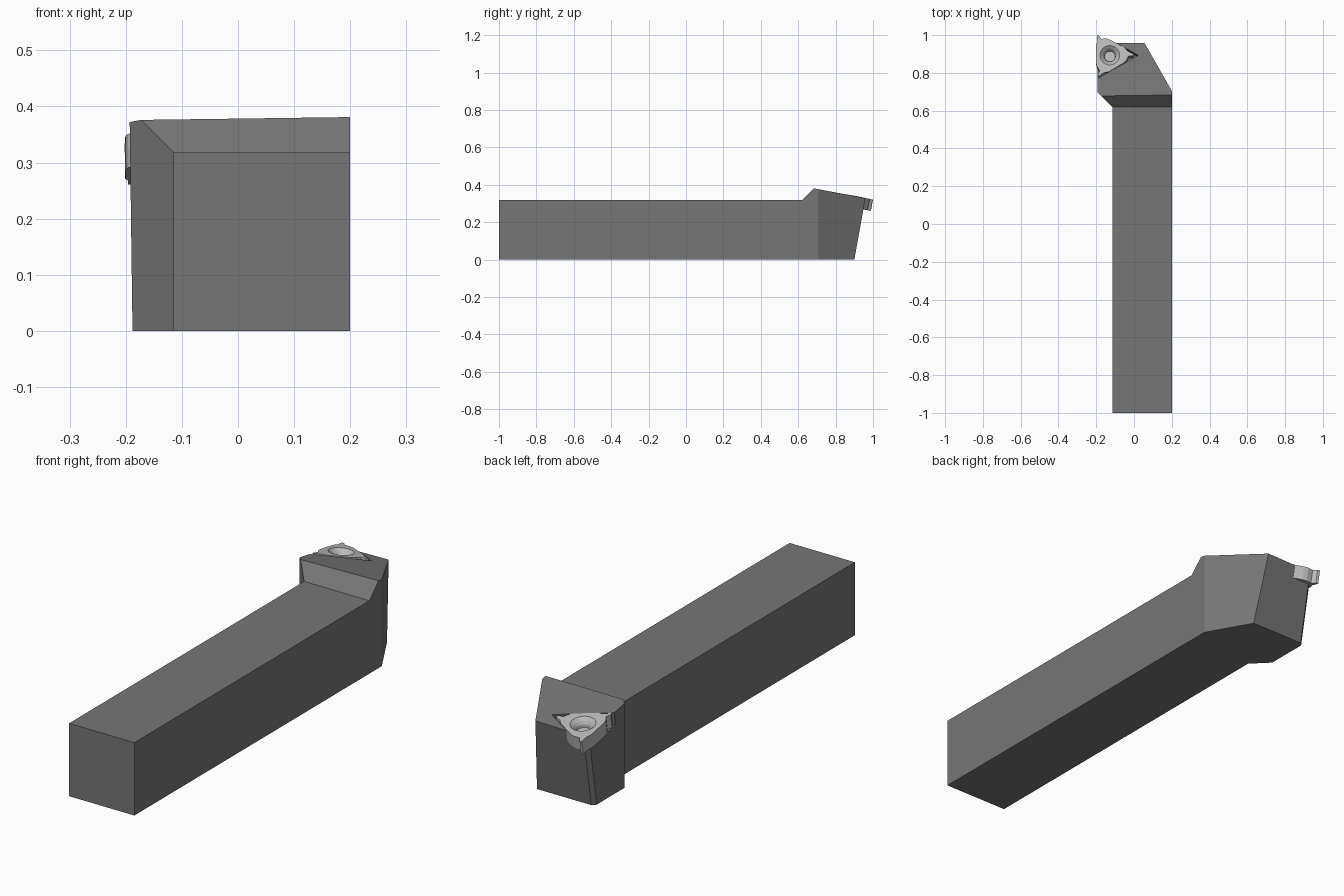
import bpy, bmesh, math
from mathutils import Matrix, Vector

if "Cube" in bpy.data.objects:
    bpy.data.objects.remove(bpy.data.objects["Cube"])

CENTRE = Vector((-0.128, 0.893, 0.338))
# tilted seat frame shared by head top, pocket and insert
NORMAL = Vector((-0.016, 0.18, 1)).normalized()
TILT = Matrix.Translation(CENTRE) @ NORMAL.to_track_quat('Z', 'Y').to_matrix().to_4x4()
# keep the local y axis pointing along the tool
y_axis = NORMAL.cross(Vector((1, 0, 0))).normalized()
x_axis = y_axis.cross(NORMAL)
TILT = Matrix.Translation(CENTRE) @ Matrix((x_axis, y_axis, NORMAL)).transposed().to_4x4()


def material(name, v):
    m = bpy.data.materials.new(name)
    m.diffuse_color = (v, v, v, 1)
    m.use_nodes = True
    m.node_tree.nodes["Principled BSDF"].inputs["Base Color"].default_value = m.diffuse_color
    return m


def to_object(bm, name, mat=None):
    bmesh.ops.recalc_face_normals(bm, faces=bm.faces[:])
    me = bpy.data.meshes.new(name)
    bm.to_mesh(me)
    bm.free()
    ob = bpy.data.objects.new(name, me)
    bpy.context.collection.objects.link(ob)
    if mat:
        me.materials.append(mat)
    return ob


def prism(points, z0, z1):
    bm = bmesh.new()
    face = bm.faces.new([bm.verts.new((x, y, z0)) for x, y in points])
    r = bmesh.ops.extrude_face_region(bm, geom=[face])
    top = [v for v in r['geom'] if isinstance(v, bmesh.types.BMVert)]
    bmesh.ops.translate(bm, verts=top, vec=(0, 0, z1 - z0))
    if not any(f.calc_center_median().z < z0 + 1e-5 for f in bm.faces):
        bm.faces.new([v for v in bm.verts][:len(points)])
    bmesh.ops.recalc_face_normals(bm, faces=bm.faces[:])
    return bm


def slice_off(bm, point, normal):
    bmesh.ops.bisect_plane(bm, geom=bm.verts[:] + bm.edges[:] + bm.faces[:], dist=1e-5,
                           plane_co=point, plane_no=normal, clear_outer=True)
    edges = [e for e in bm.edges if e.is_boundary]
    if edges:
        bmesh.ops.edgeloop_fill(bm, edges=edges)
    bmesh.ops.recalc_face_normals(bm, faces=bm.faces[:])


def cut(target, cutter):
    m = target.modifiers.new('cut', 'BOOLEAN')
    m.operation = 'DIFFERENCE'
    m.solver = 'EXACT'
    m.object = cutter
    cutter.hide_render = True
    cutter.hide_viewport = True


def spun(name, profile, segments=40):
    bm = bmesh.new()
    rings = [[bm.verts.new((r * math.cos(2 * math.pi * i / segments),
                            r * math.sin(2 * math.pi * i / segments), z))
              for i in range(segments)] for r, z in profile]
    for a, b in zip(rings, rings[1:]):
        for i in range(segments):
            j = (i + 1) % segments
            bm.faces.new((a[i], a[j], b[j], b[i]))
    bm.faces.new(rings[0])
    bm.faces.new(rings[-1])
    return to_object(bm, name)


def rotated(points, angle):
    c, s = math.cos(angle), math.sin(angle)
    return [(x * c - y * s, x * s + y * c) for x, y in points]


steel = material('dark_steel', 0.18)
carbide = material('light_carbide', 0.5)

# head: flared outline, trimmed by ramp, sloping top and drafted sides
bm = prism([(-0.115, 0.62), (0.2, 0.62), (0.2, 0.705), (0.032, 1.0),
            (-0.205, 1.0), (-0.205, 0.71)], 0, 0.5)
slice_off(bm, (0, 0.62, 0.318), (0, -1, 1))
slice_off(bm, CENTRE, NORMAL)
slice_off(bm, (0, 0.90, 0), (0, 1, -0.18))
slice_off(bm, (-0.188, 0, 0), (-1, 0, -0.0135))
slice_off(bm, (-0.188, 0.885, 0), (-1, 1, -0.19))
# shank: pull the rear face of the head back
rear = [f for f in bm.faces if all(abs(v.co.y - 0.62) < 1e-4 for v in f.verts)]
r = bmesh.ops.extrude_discrete_faces(bm, faces=rear)
bmesh.ops.translate(bm, verts=list({v for f in r['faces'] for v in f.verts}), vec=(0, -1.62, 0))
holder = to_object(bm, 'tool_holder', steel)

# triangular pocket
tri = [(0.15 * math.cos(a), 0.15 * math.sin(a)) for a in (0, math.tau / 3, 2 * math.tau / 3)]
pocket = to_object(prism(tri, -0.058, 0.1), 'pocket_cutter')
pocket.matrix_world = TILT
cut(holder, pocket)

# three-toothed cutting insert
third = [(0.0, 0.084), (-0.02, 0.09), (-0.045, 0.088), (-0.057, 0.106),
         (-0.069, 0.108), (-0.066, 0.075), (-0.074, 0.05)]
outline = [p for k in range(3) for p in rotated(third, k * math.tau / 3)]
insert = to_object(prism(outline, -0.058, 0.003), 'cutting_insert', carbide)
insert.matrix_world = TILT

# dished screw hole in the insert
dish = spun('hole_cutter', [(0.028, -0.035), (0.03, -0.022), (0.038, -0.01),
                            (0.052, 0.003), (0.052, 0.03)])
dish.matrix_world = TILT
cut(insert, dish)
